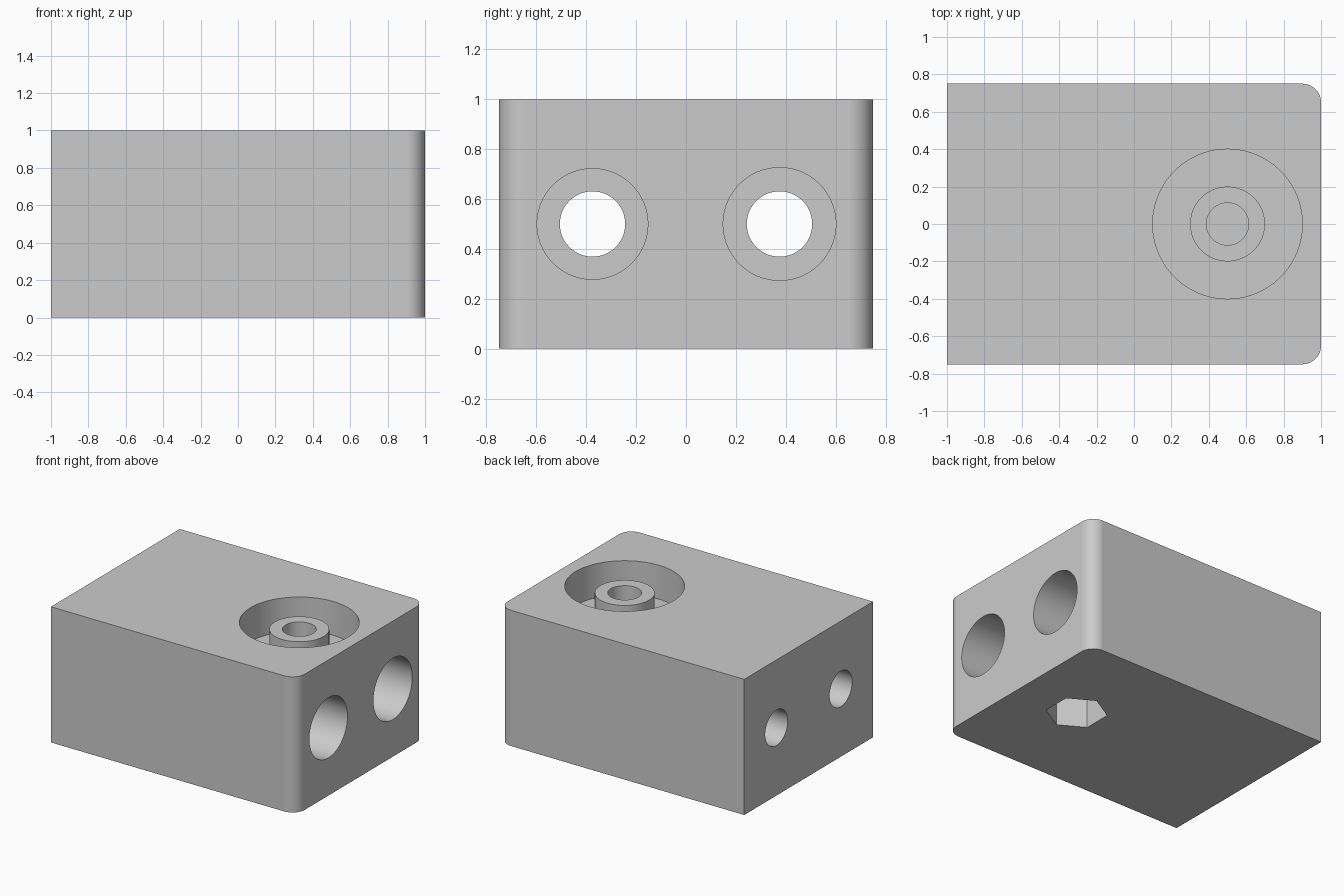
import bpy, bmesh, math
from mathutils import Matrix, Vector

cube = bpy.data.objects.get("Cube")
if cube:
    bpy.data.objects.remove(cube, do_unlink=True)


def add_object(name, bm, matrix=None):
    bmesh.ops.recalc_face_normals(bm, faces=bm.faces)
    if matrix:
        bm.transform(matrix)
    mesh = bpy.data.meshes.new(name)
    bm.to_mesh(mesh)
    bm.free()
    obj = bpy.data.objects.new(name, mesh)
    bpy.context.collection.objects.link(obj)
    return obj


def prism(name, outline, z0, z1):
    bm = bmesh.new()
    face = bm.faces.new([bm.verts.new((x, y, z0)) for x, y in outline])
    top = bmesh.ops.extrude_face_region(bm, geom=[face])["geom"]
    moved = [g for g in top if isinstance(g, bmesh.types.BMVert)]
    bmesh.ops.translate(bm, verts=moved, vec=(0, 0, z1 - z0))
    return add_object(name, bm)


def lathe(name, profile, matrix, steps=96):
    """Solid of revolution from (radius, height) points."""
    bm = bmesh.new()
    verts = [bm.verts.new((r, 0, h)) for r, h in profile]
    edges = [bm.edges.new(pair) for pair in zip(verts, verts[1:])]
    bmesh.ops.spin(bm, geom=verts + edges, cent=(0, 0, 0), axis=(0, 0, 1),
                   angle=math.tau, steps=steps)
    bmesh.ops.remove_doubles(bm, verts=bm.verts, dist=0.0001)
    return add_object(name, bm, matrix)


def arc(cx, cy, radius, start, end, steps):
    angles = [math.radians(start + (end - start) * i / steps) for i in range(steps + 1)]
    return [(cx + radius * math.cos(a), cy + radius * math.sin(a)) for a in angles]


# Block with two rounded upright corners
outline = [(-1, -0.75)] + arc(0.9, -0.65, 0.1, -90, 0, 16)
outline += arc(0.9, 0.65, 0.1, 0, 90, 16) + [(-1, 0.75)]
block = prism("block", outline, 0, 1)

# Round recess that leaves a central boss with a blind hole
recess = [(0, 1.1), (0.4, 1.1), (0.4, 0.75), (0.2, 0.75), (0.2, 0.95),
          (0.113, 0.95), (0.113, 0.32), (0, 0.32)]
cutters = [lathe("recess_cutter", recess, Matrix.Translation((0.5, 0, 0)))]

# Stepped bores running the length of the block
for side, radius in ((-1, 0.222), (1, 0.226)):
    bore = [(0, -1.1), (0.131, -1.1), (0.131, 0), (radius, 0), (radius, 1.1), (0, 1.1)]
    place = Matrix.Translation((0, side * 0.375, 0.5)) @ Matrix.Rotation(math.pi / 2, 4, "Y")
    cutters.append(lathe("bore_cutter", bore, place))

# Hexagonal nut pocket underneath
hexagon = arc(0.5, 0, 0.207, 30, 330, 5)
cutters.append(prism("nut_pocket_cutter", hexagon, -0.1, 0.3))

bpy.ops.object.select_all(action="DESELECT")
bpy.context.view_layer.objects.active = block
block.select_set(True)
for cutter in cutters:
    cutter.hide_render = True
    cut = block.modifiers.new("cut", "BOOLEAN")
    cut.operation = "DIFFERENCE"
    cut.solver = "EXACT"
    cut.object = cutter
    bpy.ops.object.modifier_apply(modifier=cut.name)
for cutter in cutters:
    bpy.data.objects.remove(cutter, do_unlink=True)

# Plain grey finish
grey = bpy.data.materials.new("plain_grey")
grey.use_nodes = True
colour = (0.6, 0.6, 0.6, 1)
grey.diffuse_color = colour
grey.node_tree.nodes["Principled BSDF"].inputs["Base Color"].default_value = colour
block.data.materials.clear()
block.data.materials.append(grey)
for face in block.data.polygons:
    face.material_index = 0

bpy.ops.object.shade_smooth_by_angle(angle=math.radians(30))
weighted = block.modifiers.new("flat_face_normals", "WEIGHTED_NORMAL")
weighted.keep_sharp = True
